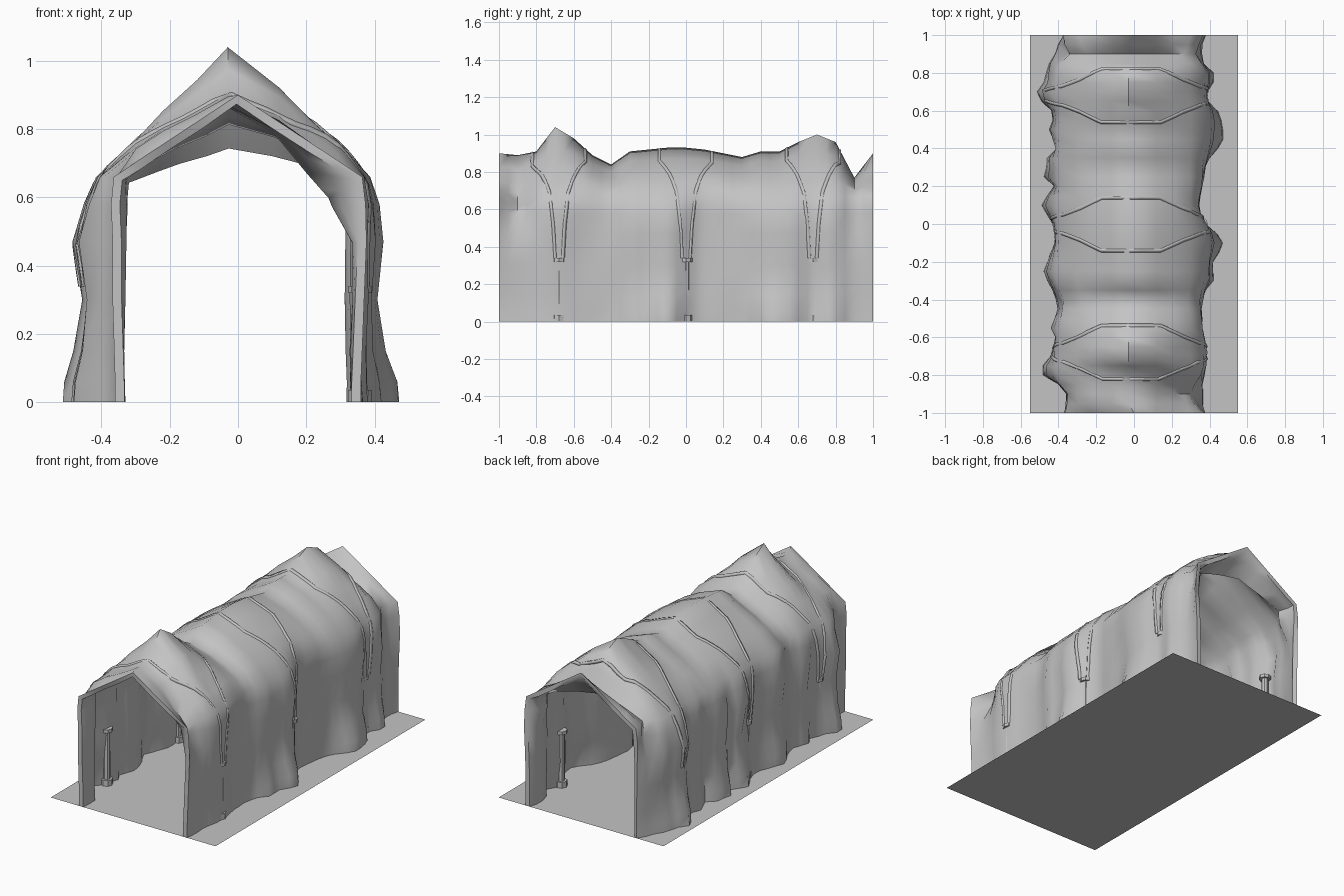
import bpy, bmesh
from mathutils import Vector, noise

cube = bpy.data.objects.get("Cube")
if cube:
    bpy.data.objects.remove(cube, do_unlink=True)

stone = bpy.data.materials.new("grey_stone")
stone.use_nodes = True
stone.diffuse_color = (0.55, 0.55, 0.55, 1)
stone.node_tree.nodes["Principled BSDF"].inputs["Base Color"].default_value = (0.55, 0.55, 0.55, 1)


def finish(bm, name):
    mesh = bpy.data.meshes.new(name)
    bm.to_mesh(mesh)
    bm.free()
    mesh.materials.append(stone)
    obj = bpy.data.objects.new(name, mesh)
    bpy.context.collection.objects.link(obj)
    return obj


def select_only(obj):
    bpy.ops.object.select_all(action='DESELECT')
    obj.select_set(True)
    bpy.context.view_layer.objects.active = obj


# Ground sheet
bm = bmesh.new()
bm.faces.new([bm.verts.new((x, y, 0)) for x, y in ((-.55, -1), (.55, -1), (.55, 1), (-.55, 1))])
finish(bm, "ground")

# Tunnel measurements in hundredths, at even steps from front to back
RIDGE = [90, 89, 91, 104, 98, 89, 84, 91, 92, 93, 93, 92, 90, 88, 91, 91, 96, 100, 96, 77, 90]
LEFT_FOOT = [36, 36, 36, 36, 37, 38, 38, 38, 37, 36, 36, 36, 37, 38, 42, 42, 42, 45, 47, 44, 38,
             35, 34, 35, 36, 37, 38, 40, 44, 47, 47, 46, 44, 39, 39, 42, 42, 37, 36, 36, 37]
RIGHT_FOOT = [36, 36, 36, 40, 48, 48, 44, 43, 41, 44, 42, 40, 41, 43, 46, 48, 46, 44, 42, 42, 43,
              46, 49, 46, 42, 47, 46, 46, 41, 43, 45, 43, 44, 49, 51, 47, 46, 45, 42, 40, 37]
# Wall rows: height, usual half width, how far the left and right rows follow the foot
WALL = [(0, .365, 1, 1), (.06, .365, .95, .95), (.15, .37, .6, .7), (.3, .375, .35, .5),
        (.47, .39, .45, .75), (.58, .38, .3, .4), (.66, .365, .15, .15)]
ROOF = [.3, .22, .12]
# Sunken front left shoulder: inward and downward moves of the upper rows
DENT = [(.06, 0), (.07, .05), (.035, .1), (0, .1), (0, .03)]
RINGS = len(LEFT_FOOT) - 1


def half_ring(side, y, foot, ridge, is_rim):
    """One side of the cross-section, from the foot up to below the ridge."""
    points = []
    shift = 0 if is_rim or side > 0 else .03
    pinch = 0 if is_rim else max(0, .9 - ridge) * (.27 if side > 0 else .45)
    for z, wide, follow_left, follow_right in WALL:
        usual = wide + shift
        follow = follow_left if side > 0 else follow_right
        if foot < usual and not is_rim:
            follow = 1
        x = usual + follow * (foot - usual)
        if not is_rim:
            x += .012 * noise.noise(Vector((side * 5, y * 6, z * 4)))
        points.append(Vector((side * (x - (pinch if z > .5 else 0)), y, z)))
    spring = points[-1].z
    power = 1 if is_rim else .6 + max(0, ridge - .93) * (3 if side > 0 else 1.2)
    for x in ROOF:
        rise = (1 - x / .365) ** power
        points.append(Vector((side * x * (1 - pinch * 3), y, spring + (ridge - spring) * rise)))
    if side > 0 and not is_rim:
        depth = max(0, 1 - abs(y + .9) / .13)
        for p, (inward, down) in zip(points[-len(DENT):], DENT):
            p -= Vector((inward, 0, down)) * depth
    return points


# Cave-like tunnel shell, lofted through the cross-sections
bm = bmesh.new()
rings = []
for i in range(RINGS + 1):
    y = 2 * i / RINGS - 1
    ridge, rim = (RIDGE[i // 2] + RIDGE[(i + 1) // 2]) / 200, i in (0, RINGS)
    left = half_ring(1, y, LEFT_FOOT[i] / 100, ridge, rim)
    right = half_ring(-1, y, RIGHT_FOOT[i] / 100, ridge, rim)
    top = Vector((0 if rim else -.03, y, ridge))
    rings.append([bm.verts.new(p) for p in left + [top] + right[::-1]])
for a, b in zip(rings, rings[1:]):
    for j in range(len(a) - 1):
        bm.faces.new((a[j], b[j], b[j + 1], a[j + 1]))
shell = finish(bm, "tunnel_shell")
solid = shell.modifiers.new("thickness", 'SOLIDIFY')
solid.thickness = .027
solid.offset = -1
select_only(shell)
bpy.ops.object.modifier_apply(modifier="thickness")
# Trim the inner skin flush with the ground and both ends
for v in shell.data.vertices:
    v.co.y = max(-1, min(1, v.co.y))
    v.co.z = 0 if v.co.z < .02 else v.co.z
bpy.ops.object.shade_smooth_by_angle(angle=1)
bpy.context.view_layer.update()


def drum(bm, x, y, low, high, radius):
    """Eight-sided upright drum."""
    made = bmesh.ops.create_cone(bm, cap_ends=True, segments=8, radius1=radius,
                                 radius2=radius, depth=high - low)
    bmesh.ops.translate(bm, verts=made["verts"], vec=(x, y, (low + high) / 2))


def on_shell(p):
    """Move a point out or in to sit just under the shell's outer skin."""
    axis = Vector((-.02, p.y, min(p.z, .5)))
    out = (p - axis).normalized()
    hit, place, _, _ = shell.ray_cast(axis + out, -out)
    return place - out * .004 if hit else p


def rib(name, corners):
    """Square-section bar hugging the shell along a path."""
    points = []
    for a, b in zip(corners, corners[1:]):
        points += [on_shell(a.lerp(b, k / 3)) for k in range(3)]
    points.append(on_shell(corners[-1]))
    curve = bpy.data.curves.new(name, 'CURVE')
    curve.dimensions = '3D'
    curve.bevel_depth = .012
    curve.bevel_resolution = 0
    curve.use_fill_caps = True
    line = curve.splines.new('POLY')
    line.points.add(len(points) - 1)
    for p, co in zip(line.points, points):
        p.co = (*co, 1)
    curve.materials.append(stone)
    obj = bpy.data.objects.new(name, curve)
    bpy.context.collection.objects.link(obj)
    select_only(obj)
    bpy.ops.object.convert(target='MESH')


# Three bays, each with a pair of columns and two spreading vault ribs
RIB = [(.385, .02, .34), (.39, .03, .52), (.345, .05, .68), (.27, .085, .775), (.16, .14, .86)]
for bay, y in zip(("front", "middle", "back"), (-.68, 0, .68)):
    for side, x in (("left", .357), ("right", -.4)):
        bm = bmesh.new()
        drum(bm, x, y, 0, .035, .034)
        drum(bm, x, y, .035, .32, .02)
        drum(bm, x, y, .32, .34, .034)
        finish(bm, f"{bay}_{side}_column")
    for label, d in (("fore", -1), ("aft", 1)):
        half = [Vector((x - .02, y + d * o, z)) for x, o, z in RIB]
        other = [Vector((-x - .02, y + d * o, z)) for x, o, z in RIB]
        top = Vector((-.02, y + d * .14, .935))
        rib(f"{bay}_{label}_rib", half + [top] + other[::-1])
